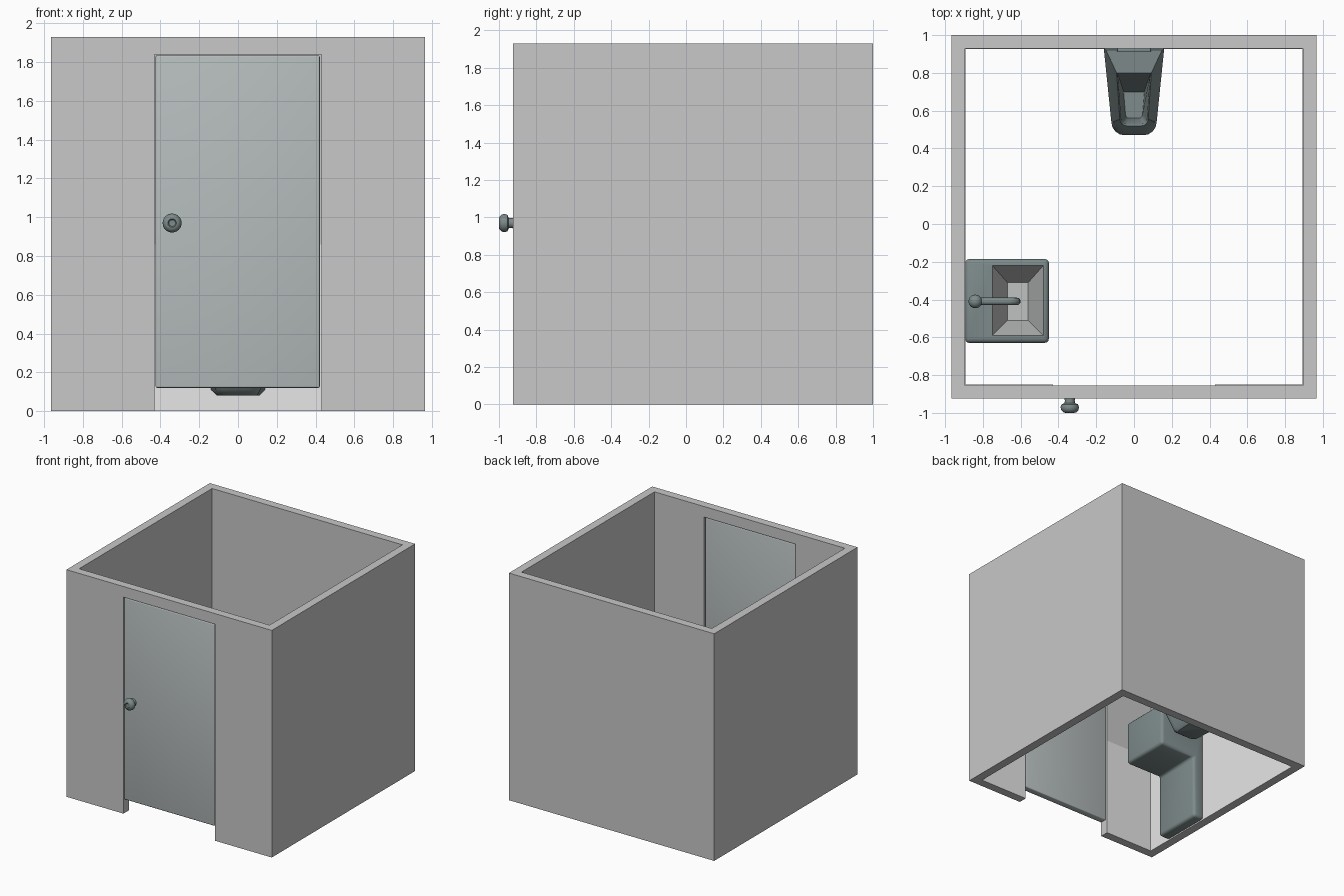
import bpy, bmesh, math

if "Cube" in bpy.data.objects:
    bpy.data.objects.remove(bpy.data.objects["Cube"])


def material(name, rgb):
    m = bpy.data.materials.new(name)
    m.diffuse_color = (*rgb, 1)
    m.use_nodes = True
    m.node_tree.nodes["Principled BSDF"].inputs["Base Color"].default_value = m.diffuse_color
    return m


WALL = material("wall_grey", (0.58, 0.58, 0.58))
TILE = material("white_tile", (0.92, 0.92, 0.92))
DOOR = material("door_blue_grey", (0.47, 0.51, 0.51))
FIXTURE = material("fixture_grey", (0.21, 0.26, 0.26))
BOWL = material("bowl_pale_grey", (0.52, 0.54, 0.53))


def from_bmesh(name, bm, mat, smooth=True):
    bmesh.ops.recalc_face_normals(bm, faces=bm.faces[:])
    me = bpy.data.meshes.new(name)
    bm.to_mesh(me)
    bm.free()
    ob = bpy.data.objects.new(name, me)
    bpy.context.collection.objects.link(ob)
    me.materials.append(mat)
    if smooth:
        activate(ob)
        bpy.ops.object.shade_smooth_by_angle(angle=math.radians(40))
    return ob


def activate(ob):
    bpy.ops.object.select_all(action='DESELECT')
    ob.select_set(True)
    bpy.context.view_layer.objects.active = ob


def loft(name, rings, mat, smooth=True):
    """Skin closed rings of points and cap both ends."""
    bm = bmesh.new()
    vs = [[bm.verts.new(p) for p in r] for r in rings]
    n = len(vs[0])
    for a, b in zip(vs, vs[1:]):
        for i in range(n):
            j = (i + 1) % n
            bm.faces.new((a[i], a[j], b[j], b[i]))
    bm.faces.new(vs[0])
    bm.faces.new(vs[-1])
    return from_bmesh(name, bm, mat, smooth)


def rect(x0, x1, y0, y1, z):
    return [(x0, y0, z), (x1, y0, z), (x1, y1, z), (x0, y1, z)]


def box(name, x0, x1, y0, y1, z0, z1, mat, bevel=0):
    ob = loft(name, [rect(x0, x1, y0, y1, z0), rect(x0, x1, y0, y1, z1)], mat, False)
    if bevel:
        round_edges(ob, bevel)
    return ob


def round_edges(ob, width):
    activate(ob)
    m = ob.modifiers.new("round", 'BEVEL')
    m.width, m.segments = width, 3
    bpy.ops.object.modifier_apply(modifier=m.name)
    bpy.ops.object.shade_smooth_by_angle(angle=math.radians(40))


def cut(ob, cutter):
    activate(ob)
    m = ob.modifiers.new("cut", 'BOOLEAN')
    m.operation, m.solver, m.object = 'DIFFERENCE', 'EXACT', cutter
    bpy.ops.object.modifier_apply(modifier=m.name)
    bpy.data.objects.remove(cutter)


def circle(cx, cy, z, r, n=24):
    return [(cx + r * math.cos(2 * math.pi * i / n), cy + r * math.sin(2 * math.pi * i / n), z)
            for i in range(n)]


# Room: open tube of four walls with a door opening
walls = box("walls", -0.965, 0.965, -0.925, 1.0, 0, 1.93, WALL)
cut(walls, box("room_cutter", -0.895, 0.895, -0.855, 0.93, -1, 3, WALL))
cut(walls, box("opening_cutter", -0.43, 0.43, -1.2, -0.5, -1, 1.84, WALL))

# White tiling on the lower inside walls
H, T = 0.86, 0.004
box("tile_back", -0.895, 0.895, 0.93 - T, 0.93, 0, H, TILE)
for s, side in ((-1, "left"), (1, "right")):
    xs = sorted((s * 0.895, s * (0.895 - T)))
    box("tile_" + side, *xs, -0.855, 0.93, 0, H, TILE)
    xs = sorted((s * 0.895, s * 0.43))
    box("tile_front_" + side, *xs, -0.855, -0.855 + T, 0, H, TILE)

# Door and knob
box("door", -0.425, 0.422, -0.921, -0.861, 0.12, 1.835, DOOR, 0.008)
knob_profile = [(0.030, 0.915), (0.026, 0.935), (0.028, 0.948), (0.044, 0.955), (0.049, 0.970),
                (0.045, 0.986), (0.033, 0.998), (0.022, 1.0), (0.017, 0.994), (0.004, 0.992)]
loft("door_knob", [[(x - 0.34, -y, z + 0.97) for x, z, _ in circle(0, 0, 0, r)]
                   for r, y in knob_profile], FIXTURE)

# Sink: basin block on a flat wall pedestal
TOP, LOW = 0.93, 0.55
side = [(-0.895, 0), (-0.79, 0), (-0.79, LOW), (-0.45, LOW), (-0.45, TOP), (-0.895, TOP)]
sink = loft("sink", [[(x, y, z) for x, z in side] for y in (-0.63, -0.185)], FIXTURE, False)
round_edges(sink, 0.025)
cut(sink, loft("bowl_cutter", [rect(-0.67, -0.56, -0.51, -0.31, TOP - 0.2),
                               rect(-0.75, -0.48, -0.59, -0.22, TOP),
                               rect(-0.75, -0.48, -0.59, -0.22, TOP + 0.1)], BOWL, False))
sink.data.materials.clear()
sink.data.materials.append(FIXTURE)
sink.data.materials.append(BOWL)
for p in sink.data.polygons:
    c = p.center
    inside = -0.76 < c.x < -0.47 and -0.60 < c.y < -0.21 and TOP - 0.25 < c.z < TOP - 0.002
    p.material_index = int(inside)

# Tap: ball-topped post with a drooping spout
post = [(0.03, TOP - 0.01), (0.03, TOP + 0.01), (0.018, TOP + 0.02), (0.018, TOP + 0.1)]
ball = [(0.036 * math.sin(a), TOP + 0.125 - 0.036 * math.cos(a))
        for a in [math.radians(d) for d in range(30, 180, 20)]]
loft("tap_post", [circle(-0.84, -0.41, z, r) for r, z in post + ball], FIXTURE)
spout = bpy.data.curves.new("tap_spout", 'CURVE')
spout.dimensions = '3D'
spout.bevel_depth, spout.use_fill_caps = 0.02, True
line = spout.splines.new('POLY')
path = [(-0.83, 0.115), (-0.66, 0.125), (-0.635, 0.12), (-0.622, 0.10), (-0.62, 0.06)]
line.points.add(len(path) - 1)
for pt, (x, z) in zip(line.points, path):
    pt.co = (x, -0.41, TOP + z, 1)
spout.materials.append(FIXTURE)
bpy.context.collection.objects.link(bpy.data.objects.new("tap_spout", spout))


# Urinal: tapered shell with sloping rim and sunken bowl
def taper(wb, wf, yb, yf, r, height):
    half = [(wb, yb), (wf, yf + r)]
    half += [(wf - r + r * math.cos(a), yf + r - r * math.sin(a))
             for a in (math.radians(22), math.radians(45), math.radians(68))]
    half.append((wf - r, yf))
    pts = half + [(-x, y) for x, y in reversed(half)]
    return [(x, y, height(y)) for x, y in pts]


def rim(y):
    return 0.50 + max(0, min(1, (y - 0.47) / 0.33)) * 0.42


loft("urinal", [
    taper(0.11, 0.10, 0.93, 0.64, 0.05, lambda y: 0.08),
    taper(0.14, 0.115, 0.93, 0.60, 0.06, lambda y: 0.11),
    taper(0.15, 0.12, 0.93, 0.50, 0.07, lambda y: 0.30),
    taper(0.155, 0.12, 0.93, 0.475, 0.07, lambda y: 0.38),
    taper(0.16, 0.12, 0.93, 0.47, 0.07, lambda y: rim(y) - 0.02),
    taper(0.148, 0.108, 0.92, 0.482, 0.06, rim),
    taper(0.092, 0.075, 0.80, 0.52, 0.035, lambda y: rim(y) - 0.005),
    taper(0.085, 0.068, 0.79, 0.53, 0.03, lambda y: rim(y) - 0.03),
    taper(0.055, 0.045, 0.70, 0.56, 0.02, lambda y: 0.30),
], FIXTURE)
box("urinal_wall_bracket", -0.09, 0.09, 0.912, 0.93, 0.85, 0.95, FIXTURE, 0.004)
